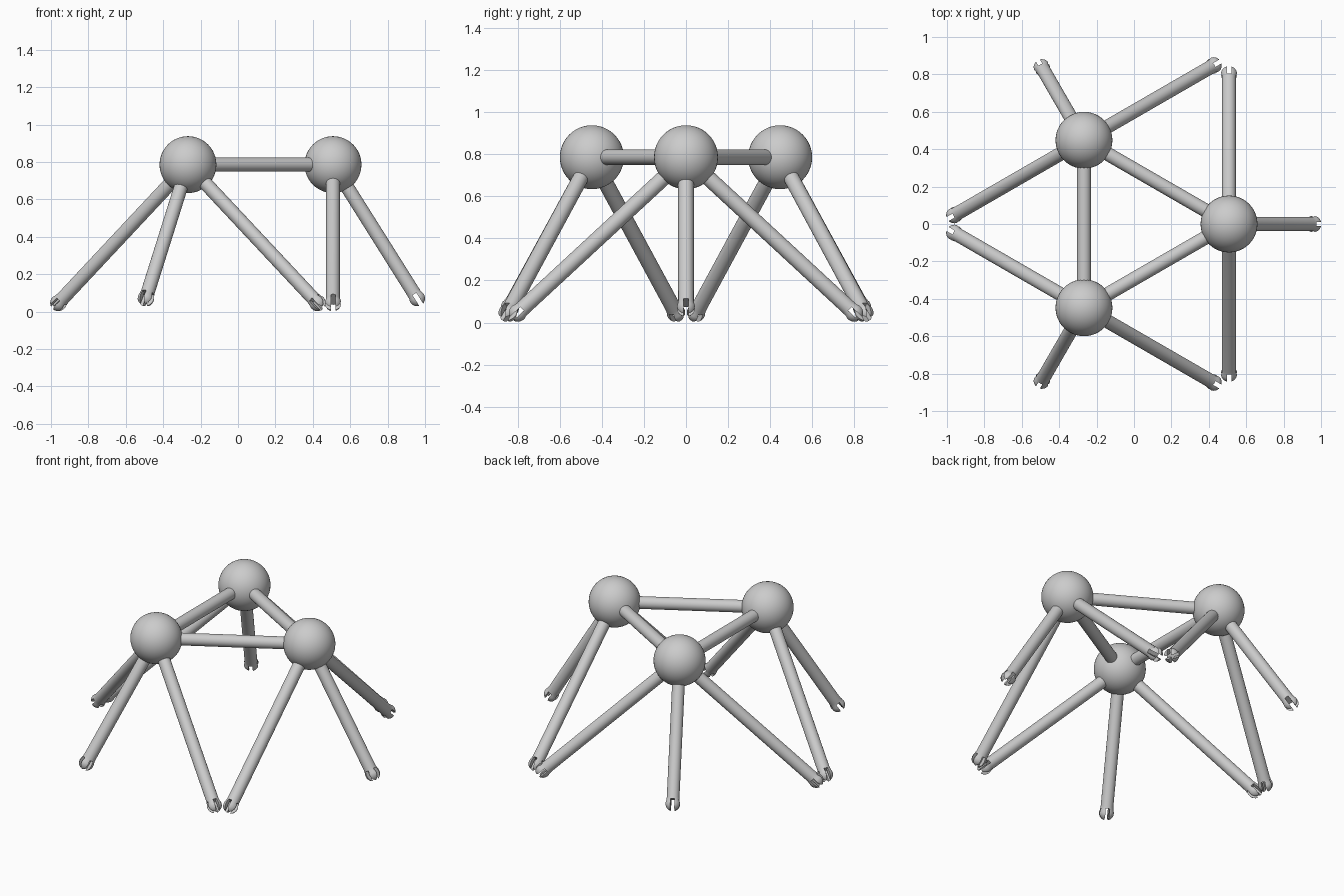
import bpy, bmesh, math
from mathutils import Matrix, Vector

if "Cube" in bpy.data.objects:
    bpy.data.objects.remove(bpy.data.objects["Cube"], do_unlink=True)

grey = bpy.data.materials.new("grey plastic")
grey.use_nodes = True
grey.diffuse_color = (0.6, 0.6, 0.6, 1)
grey.node_tree.nodes["Principled BSDF"].inputs["Base Color"].default_value = (0.6, 0.6, 0.6, 1)

CENTRE = Vector((-0.009, 0, 0.786))
RING = 0.517      # distance of each ball from the centre
BALL = 0.152
ROD = 0.037
BULB = 0.044
SLOT = 0.024


def add(name, mesh, matrix=Matrix()):
    obj = bpy.data.objects.new(name, mesh)
    bpy.context.collection.objects.link(obj)
    obj.matrix_world = matrix
    return obj


def smooth(obj):
    bpy.ops.object.select_all(action='DESELECT')
    obj.select_set(True)
    bpy.context.view_layer.objects.active = obj
    bpy.ops.object.shade_smooth_by_angle(angle=math.radians(35))


def lathe(name, profile, sides=32):
    """Turn a closed (radius, height) profile about the local z axis."""
    bm = bmesh.new()
    verts = [bm.verts.new((r, 0, z)) for r, z in profile]
    edges = [bm.edges.new(pair) for pair in zip(verts, verts[1:])]
    bmesh.ops.spin(bm, geom=verts + edges, cent=(0, 0, 0), axis=(0, 0, 1),
                   angle=math.tau, steps=sides, use_duplicate=False)
    bmesh.ops.remove_doubles(bm, verts=bm.verts, dist=1e-5)
    bmesh.ops.recalc_face_normals(bm, faces=bm.faces)
    mesh = bpy.data.meshes.new(name)
    bm.to_mesh(mesh)
    bm.free()
    mesh.materials.append(grey)
    return mesh


def split_leg(name, length):
    """Rod with a bulbous snap end, cut crosswise into four prongs."""
    profile = [(0, 0.05), (ROD, 0.05), (ROD, length - 0.04)]
    for i in range(9):
        a = math.radians(-25 + i * 115 / 8)
        r = 0 if i == 8 else BULB * math.cos(a)
        profile.append((r, length + BULB * math.sin(a)))
    leg = add(name, lathe(name, profile))
    for size in ((SLOT, 0.2, 0.12), (0.2, SLOT, 0.12)):
        bpy.ops.mesh.primitive_cube_add(size=1, location=(0, 0, length + 0.032))
        cutter = bpy.context.object
        cutter.name = "slot_cutter"
        cutter.hide_render = True
        cutter.scale = size
        bpy.context.view_layer.update()
        mod = leg.modifiers.new("slot", 'BOOLEAN')
        mod.operation = 'DIFFERENCE'
        mod.solver = 'EXACT'
        mod.object = cutter
        bpy.context.view_layer.objects.active = leg
        bpy.ops.object.modifier_apply(modifier=mod.name)
        bpy.data.objects.remove(cutter, do_unlink=True)
    smooth(leg)
    mesh = leg.data
    bpy.data.objects.remove(leg, do_unlink=True)
    return mesh


def aim(start, direction):
    """Matrix at start with local z along direction and local x level."""
    z = direction.normalized()
    x = z.cross(Vector((0, 0, 1))).normalized()
    m = Matrix((x, z.cross(x), z)).transposed().to_4x4()
    return Matrix.Translation(start) @ m


# Directions of the legs from a ball, for the ball on the +x side
outward = Vector((0.450, 0, -0.715))
sideways = Vector((0, 0.80, -0.740))
outer_mesh = split_leg("outer_leg", outward.length)
side_mesh = split_leg("side_leg", sideways.length)
span = RING * math.sqrt(3)
strut_mesh = lathe("strut", [(0, 0.05), (ROD, 0.05), (ROD, span - 0.05), (0, span - 0.05)])

for i, place in enumerate(("left", "back_right", "front_right")):
    turn = Matrix.Rotation(i * math.tau / 3, 3, 'Z')
    node = CENTRE + turn @ Vector((RING, 0, 0))
    following = CENTRE + Matrix.Rotation((i + 1) * math.tau / 3, 3, 'Z') @ Vector((RING, 0, 0))

    # Ball joint
    bpy.ops.mesh.primitive_uv_sphere_add(segments=48, ring_count=24, radius=BALL, location=node)
    ball = bpy.context.object
    ball.name = place + "_ball"
    ball.data.materials.append(grey)
    smooth(ball)

    # Strut to the next ball
    smooth(add(place + "_strut", strut_mesh, aim(node, following - node)))

    # One outward leg and a mirrored pair of side legs
    add(place + "_outer_leg", outer_mesh, aim(node, turn @ outward))
    for side, sign in (("a", 1), ("b", -1)):
        way = turn @ Vector((0, sign * sideways.y, sideways.z))
        add(place + "_side_leg_" + side, side_mesh, aim(node, way))
